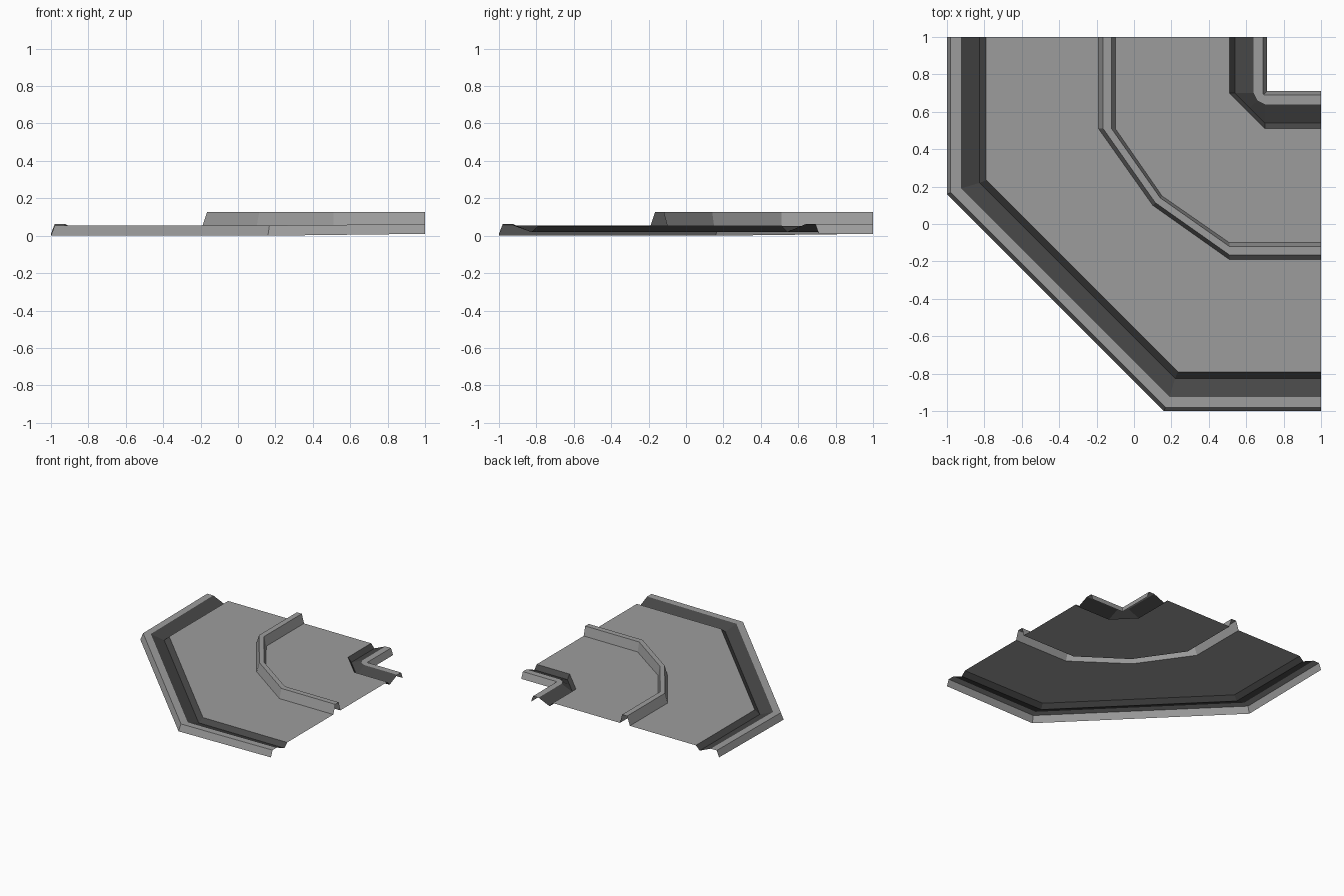
import bpy, bmesh

if "Cube" in bpy.data.objects:
    bpy.data.objects.remove(bpy.data.objects["Cube"])


def material(name, value):
    m = bpy.data.materials.new(name)
    m.diffuse_color = (value, value, value, 1)
    m.use_nodes = True
    m.node_tree.nodes["Principled BSDF"].inputs["Base Color"].default_value = m.diffuse_color
    return m


GREY = material("concrete_grey", 0.335)
DARK = material("gutter_dark_grey", 0.063)


def ring(o, c, z, m=None, drop=0.0):
    """Bent line mirrored about the x = y diagonal: offset o, bend start c, optional mid point m."""
    pts = [(o, 1, z), (o, c, z - drop)]
    if m is not None:
        pts.append((m, m, z - drop))
    return pts + [(c, o, z - drop), (1, o, z)]


def finish(name, bm, mat):
    bmesh.ops.remove_doubles(bm, verts=bm.verts, dist=0.0005)
    bm.normal_update()
    # thin open sheets: every face looks upwards
    for f in bm.faces:
        if f.normal.z < 0:
            f.normal_flip()
    me = bpy.data.meshes.new(name)
    bm.to_mesh(me)
    bm.free()
    me.materials.append(mat)
    bpy.context.collection.objects.link(bpy.data.objects.new(name, me))


def strip(name, rings, mat):
    """Loft a cross-section along the bent line."""
    bm = bmesh.new()
    rows = [[bm.verts.new(p) for p in r] for r in rings]
    for a, b in zip(rows, rows[1:]):
        for i in range(len(a) - 1):
            bm.faces.new((a[i], a[i + 1], b[i + 1], b[i]))
    finish(name, bm, mat)


def sheet(name, outer, inner, mat):
    """Flat road surface between two bent lines."""
    bm = bmesh.new()
    f = bm.faces.new([bm.verts.new(p) for p in outer + inner[::-1]])
    bmesh.ops.triangulate(bm, faces=[f])
    finish(name, bm, mat)


ROAD = 0.053     # lane height
GUTTER = 0.019   # bottom of the gutters
KERB = 0.062     # kerb top

# outer kerb and its V-shaped gutter
kerb_edge = ring(-0.925, 0.19, KERB, drop=0.007)
strip("outer_kerb", [ring(-1, 0.16, 0.01, drop=0.01),
                     ring(-0.98, 0.168, KERB, drop=0.007),
                     kerb_edge], GREY)
strip("outer_gutter", [kerb_edge, ring(-0.825, 0.22, GUTTER),
                       ring(-0.79, 0.235, ROAD)], DARK)

# median barrier, hollow underneath
median_out = ring(-0.19, 0.51, ROAD, 0.10)
median_in = ring(-0.10, 0.51, ROAD, 0.15)
strip("median_barrier", [median_out, ring(-0.165, 0.51, 0.127, 0.114),
                         ring(-0.12, 0.51, 0.127, 0.14), median_in], GREY)

# the two lanes
sheet("outer_lane", ring(-0.79, 0.235, ROAD), median_out, GREY)
sheet("inner_lane", median_in, ring(0.51, 0.70, ROAD), GREY)

# inner gutter and kerb around the notch
inner_edge = ring(0.64, 0.70, KERB, 0.66)
strip("inner_gutter", [ring(0.51, 0.70, ROAD, 0.605), ring(0.54, 0.70, GUTTER, 0.62),
                       inner_edge], DARK)
strip("inner_kerb", [inner_edge, ring(0.69, 0.70, KERB, 0.692),
                     ring(0.71, 0.71, 0.01, 0.71)], GREY)
